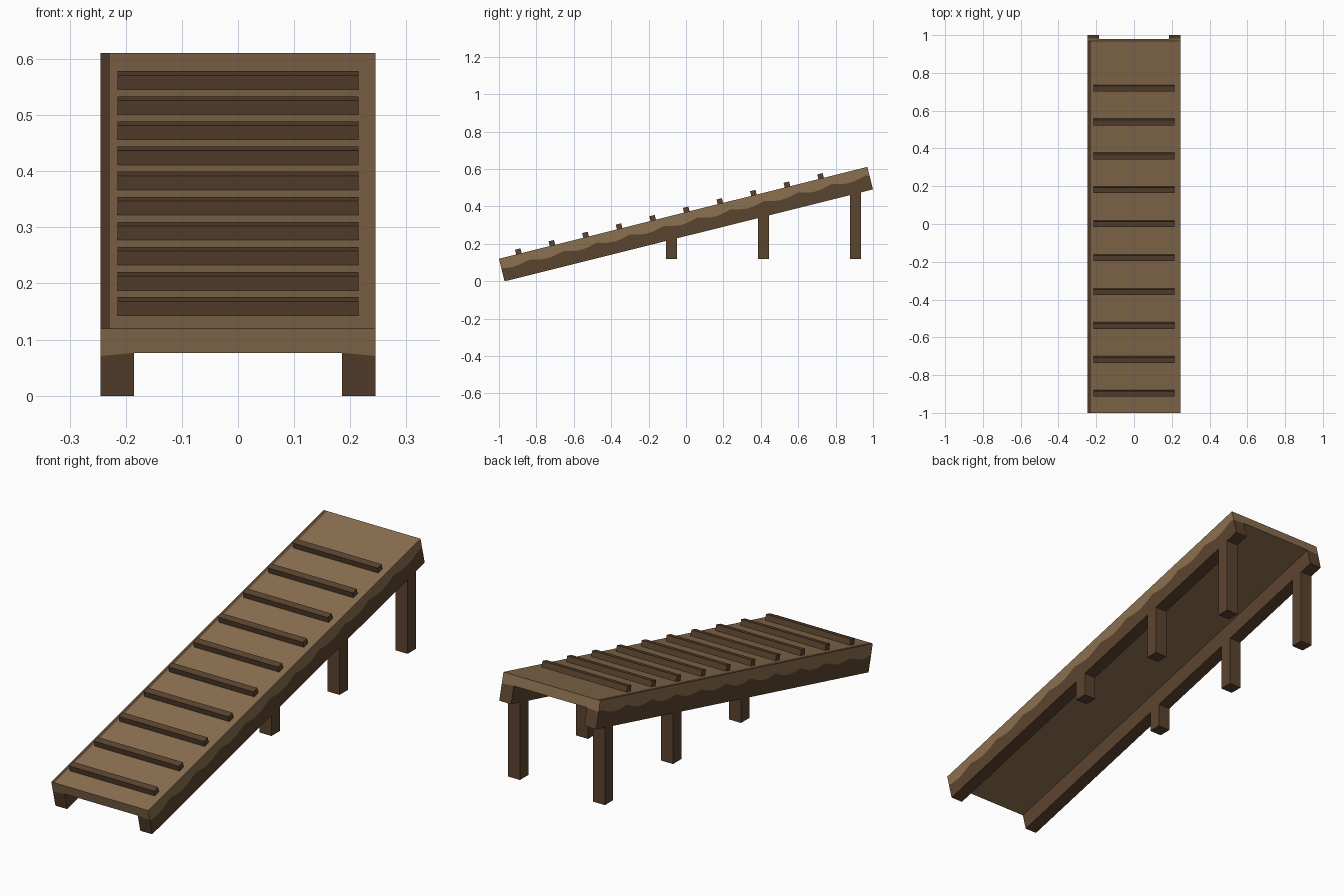
import bpy, bmesh, math
from mathutils import Matrix, Vector

cube = bpy.data.objects.get("Cube")
if cube:
    bpy.data.objects.remove(cube)

# Overall sizes
HALF_W, RAIL_W, DEPTH, DECK = 0.245, 0.06, 0.124, 0.045
LENGTH = 2.03
SLOPE = math.radians(14)
TO_RAMP = Matrix.Translation((0, -1, 0.12)) @ Matrix.Rotation(SLOPE, 4, 'X')


def material(name, rgb):
    mat = bpy.data.materials.new(name)
    mat.use_nodes = True
    mat.diffuse_color = (*rgb, 1)
    mat.node_tree.nodes["Principled BSDF"].inputs["Base Color"].default_value = (*rgb, 1)
    return mat


LIGHT = material("light_wood", (0.26, 0.16, 0.08))
DARK = material("dark_wood", (0.105, 0.058, 0.029))


def finish(bm, name, mats):
    bmesh.ops.recalc_face_normals(bm, faces=bm.faces[:])
    mesh = bpy.data.meshes.new(name)
    bm.to_mesh(mesh)
    bm.free()
    for mat in mats:
        mesh.materials.append(mat)
    obj = bpy.data.objects.new(name, mesh)
    bpy.context.collection.objects.link(obj)
    return obj


def box(size, centre):
    bm = bmesh.new()
    bmesh.ops.create_cube(bm, size=1)
    bmesh.ops.scale(bm, vec=size, verts=bm.verts[:])
    bmesh.ops.translate(bm, vec=centre, verts=bm.verts[:])
    return bm


# Ramp body: a channel section swept up the slope, with a scalloped colour line
def scallop(s):
    return 0.042 + 0.018 * abs(math.sin(math.pi * s / 0.185 + 0.5))


def section(s):
    w, inner, wave = HALF_W, HALF_W - RAIL_W, scallop(s)
    return [(-w, 0), (0.017 - w, 0), (w, 0), (w, wave), (w, DEPTH),
            (inner, DEPTH), (inner, DECK), (-inner, DECK),
            (-inner, DEPTH), (-w, DEPTH), (-w, wave)]


def build_ramp():
    bm = bmesh.new()
    steps = 88
    rings = []
    for i in range(steps + 1):
        s = LENGTH * i / steps
        rings.append([bm.verts.new(TO_RAMP @ Vector((x, s, -d))) for x, d in section(s)])
    # Deck top, deck underside and upper side bands are light
    light_strips = {1, 2, 6, 10}
    count = len(rings[0])
    for a, b in zip(rings, rings[1:]):
        for j in range(count):
            k = (j + 1) % count
            face = bm.faces.new((a[j], a[k], b[k], b[j]))
            face.material_index = 0 if j in light_strips else 1
    # End caps: light deck edge above two dark rail ends
    for ring in (rings[0], rings[-1]):
        for ids, mat in (((0, 1, 2, 3, 6, 7, 10), 0), ((3, 4, 5, 6), 1), ((7, 8, 9, 10), 1)):
            face = bm.faces.new([ring[j] for j in ids])
            face.material_index = mat
    return finish(bm, "ramp_deck", (LIGHT, DARK))


build_ramp()

# Cleats across the deck
for i in range(10):
    bm = box((0.43, 0.03, 0.03), (0, 0.11 + 0.185 * i, 0.011))
    bm.transform(TO_RAMP)
    finish(bm, f"cleat_{i + 1}", (DARK,))

# Legs, cut to the slope of the rails they carry
for side, sign in (("left", 1), ("right", -1)):
    for place, y in (("front", -0.078), ("middle", 0.414), ("back", 0.906)):
        bm = box((RAIL_W, RAIL_W, 0.1), (sign * (HALF_W - RAIL_W / 2), y, 0.17))
        for v in bm.verts:
            if v.co.z > 0.17:
                v.co.z = (v.co.y + 0.97) * math.tan(SLOPE)
        finish(bm, f"{place}_{side}_leg", (DARK,))
